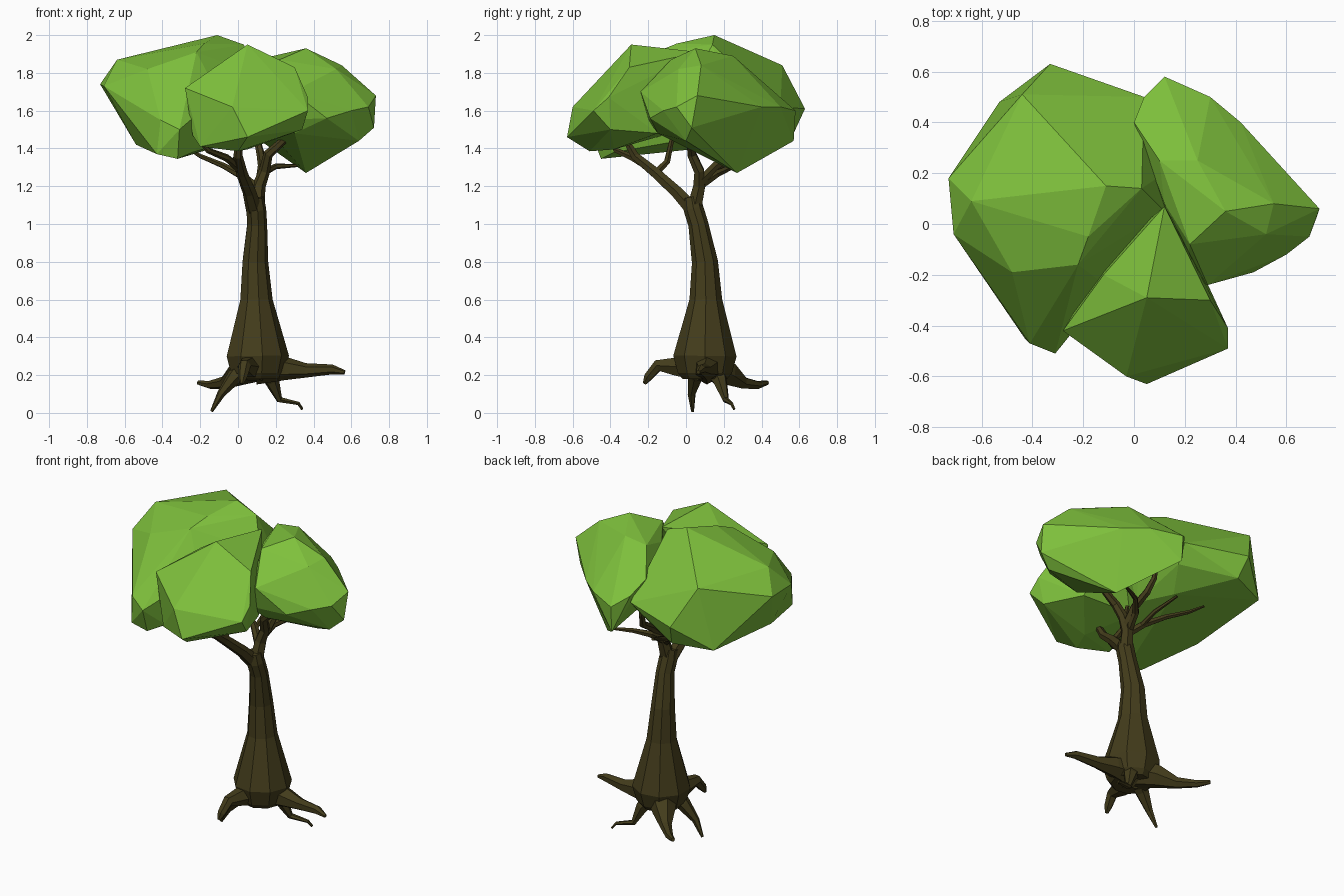
import bpy, bmesh, math
from mathutils import Vector


def material(name, color):
    m = bpy.data.materials.new(name)
    m.diffuse_color = (*color, 1)
    return m


BARK = material("bark", (0.056, 0.045, 0.011))
LEAF = material("leaf", (0.21, 0.53, 0.045))


def finish(name, bm, mat):
    bmesh.ops.recalc_face_normals(bm, faces=bm.faces)
    me = bpy.data.meshes.new(name)
    bm.to_mesh(me)
    bm.free()
    me.materials.append(mat)
    ob = bpy.data.objects.new(name, me)
    bpy.context.collection.objects.link(ob)
    return ob


def tube(name, path, sides):
    """Faceted tapering limb through (x, y, z, radius) points."""
    pts = [Vector(p[:3]) for p in path]
    bm = bmesh.new()
    rings, u, last = [], None, None
    for i, p in enumerate(pts):
        t = (pts[min(i + 1, len(pts) - 1)] - pts[max(i - 1, 0)]).normalized()
        if u is None:
            ref = Vector((1, 0, 0)) if abs(t.x) < 0.8 else Vector((0, 0, 1))
            u = (ref - t * ref.dot(t)).normalized()
        else:
            u = last.rotation_difference(t) @ u
        last, v = t, t.cross(u)
        ring = []
        for k in range(sides):
            a = math.tau * k / sides
            ring.append(bm.verts.new(p + (u * math.cos(a) + v * math.sin(a)) * path[i][3]))
        rings.append(ring)
    for r0, r1 in zip(rings, rings[1:]):
        for k in range(sides):
            j = (k + 1) % sides
            bm.faces.new((r0[k], r0[j], r1[j], r1[k]))
    bm.faces.new(rings[0])
    bm.faces.new(rings[-1])
    return finish(name, bm, BARK)


def clump(name, pts):
    """Faceted leaf mass: convex hull of a few corner points."""
    bm = bmesh.new()
    for p in pts:
        bm.verts.new(p)
    bmesh.ops.convex_hull(bm, input=bm.verts)
    bmesh.ops.delete(bm, geom=[v for v in bm.verts if not v.link_faces], context='VERTS')
    bmesh.ops.dissolve_limit(bm, angle_limit=math.radians(3), verts=bm.verts, edges=bm.edges)
    return finish(name, bm, LEAF)


# Trunk: wide foot, leaning slightly forward at the top
tube("trunk", [(0.10, 0.10, 0.18, 0.12), (0.10, 0.10, 0.21, 0.145), (0.10, 0.10, 0.30, 0.17),
               (0.095, 0.105, 0.60, 0.088), (0.09, 0.10, 0.80, 0.070),
               (0.10, 0.065, 1.00, 0.054), (0.095, 0.04, 1.08, 0.054),
               (0.09, 0.03, 1.14, 0.046)], 9)

# Roots
roots = {
    "right_root": [(0.10, 0.11, 0.24, 0.09), (0.25, 0.11, 0.235, 0.062), (0.36, 0.10, 0.225, 0.038),
                   (0.50, 0.08, 0.23, 0.026), (0.565, 0.065, 0.215, 0.011)],
    "back_root": [(0.08, 0.12, 0.25, 0.09), (0.0, 0.22, 0.21, 0.068), (-0.07, 0.30, 0.16, 0.034),
                  (-0.15, 0.38, 0.148, 0.022), (-0.21, 0.43, 0.16, 0.012)],
    "front_root": [(0.09, 0.08, 0.24, 0.08), (0.05, -0.05, 0.245, 0.055), (0.035, -0.15, 0.25, 0.034),
                   (0.025, -0.20, 0.19, 0.025), (0.02, -0.22, 0.155, 0.010)],
    "left_thin_root": [(0.05, 0.07, 0.25, 0.06), (-0.02, 0.05, 0.19, 0.042),
                       (-0.09, 0.03, 0.10, 0.022), (-0.14, 0.035, 0.008, 0.008)],
    "right_thin_root": [(0.13, 0.14, 0.24, 0.06), (0.18, 0.18, 0.17, 0.04), (0.22, 0.21, 0.07, 0.018),
                        (0.32, 0.24, 0.05, 0.010), (0.34, 0.255, 0.02, 0.007)],
}
for name, path in roots.items():
    tube(name, path, 6)

# Branches: one forward fork and one upright fork, each with side limbs
branches = {
    "front_branch": [(0.09, 0.05, 1.06, 0.045), (0.06, -0.05, 1.17, 0.036), (0.02, -0.16, 1.27, 0.031),
                     (0.0, -0.27, 1.36, 0.025), (0.01, -0.34, 1.48, 0.015)],
    "front_left_limb": [(0.01, -0.18, 1.29, 0.024), (-0.06, -0.28, 1.35, 0.02),
                        (-0.16, -0.37, 1.39, 0.015), (-0.22, -0.41, 1.46, 0.008)],
    "front_upper_limb": [(0.02, -0.16, 1.27, 0.022), (0.0, -0.10, 1.33, 0.018), (-0.01, -0.07, 1.47, 0.012)],
    "upright_branch": [(0.095, 0.04, 1.07, 0.045), (0.11, 0.07, 1.20, 0.036), (0.14, 0.07, 1.28, 0.03),
                       (0.16, 0.03, 1.37, 0.026), (0.25, 0.02, 1.45, 0.02), (0.33, 0.03, 1.55, 0.010)],
    "upright_back_limb": [(0.12, 0.07, 1.22, 0.028), (0.13, 0.16, 1.31, 0.025), (0.12, 0.26, 1.37, 0.022),
                          (0.10, 0.30, 1.45, 0.017), (0.10, 0.32, 1.55, 0.010)],
    "right_limb": [(0.10, 0.07, 1.20, 0.025), (0.13, 0.17, 1.27, 0.021),
                   (0.20, 0.25, 1.305, 0.015), (0.32, 0.31, 1.31, 0.008)],
    "left_limb": [(0.10, 0.06, 1.19, 0.026), (0.03, 0.12, 1.25, 0.022), (-0.08, 0.19, 1.31, 0.016),
                  (-0.20, 0.25, 1.36, 0.012), (-0.28, 0.29, 1.41, 0.007)],
    "back_limb": [(0.04, 0.11, 1.24, 0.017), (0.03, 0.22, 1.29, 0.014), (-0.02, 0.36, 1.35, 0.008)],
}
for name, path in branches.items():
    tube(name, path, 6)

# Leaf clumps
clump("left_foliage", [
    (-0.11, 0.15, 2.0), (0.03, 0.14, 1.95), (-0.64, 0.09, 1.87), (-0.44, 0.51, 1.84),
    (-0.73, 0.18, 1.74), (-0.33, 0.63, 1.61), (0.04, 0.50, 1.62), (-0.30, 0.57, 1.48),
    (-0.53, 0.48, 1.46), (-0.71, -0.04, 1.73), (-0.22, -0.16, 1.91), (-0.41, -0.47, 1.55),
    (-0.31, -0.51, 1.50), (-0.43, -0.45, 1.37), (-0.32, -0.45, 1.345), (-0.24, -0.38, 1.38),
    (-0.54, -0.08, 1.42), (0.12, 0.20, 1.70), (0.12, 0.05, 1.78), (-0.48, -0.19, 1.82),
    (-0.18, -0.05, 1.955), (-0.10, -0.25, 1.68), (0.0, 0.02, 1.45), (-0.07, 0.27, 1.42),
    (0.02, 0.42, 1.52)])
clump("right_foliage", [
    (0.36, 0.05, 1.93), (0.25, 0.25, 1.89), (0.22, -0.08, 1.87), (0.55, 0.08, 1.84),
    (0.52, -0.04, 1.82), (0.73, 0.06, 1.68), (0.69, -0.05, 1.62), (0.72, 0.03, 1.51),
    (0.12, 0.58, 1.60), (0.30, 0.50, 1.62), (0.42, 0.40, 1.62), (0.0, 0.40, 1.74),
    (0.04, 0.50, 1.66), (0.10, 0.25, 1.87), (0.12, 0.08, 1.82), (0.60, -0.12, 1.60),
    (0.47, -0.19, 1.56), (0.29, -0.24, 1.70), (0.20, -0.20, 1.55), (0.64, 0.0, 1.44),
    (0.36, 0.27, 1.27), (0.20, 0.02, 1.45), (0.12, 0.57, 1.44), (0.30, -0.15, 1.48)])
clump("front_foliage", [
    (0.05, -0.29, 1.95), (0.12, 0.07, 1.91), (-0.28, -0.42, 1.72), (0.30, -0.30, 1.83),
    (0.37, -0.41, 1.67), (0.37, -0.49, 1.60), (0.05, -0.63, 1.46), (-0.03, -0.60, 1.62),
    (-0.24, -0.42, 1.47), (-0.20, -0.46, 1.41), (0.0, -0.51, 1.385), (0.05, -0.38, 1.395),
    (0.34, -0.40, 1.50), (0.20, -0.12, 1.85), (-0.12, -0.20, 1.83), (0.25, -0.15, 1.48),
    (-0.10, -0.12, 1.47)])
